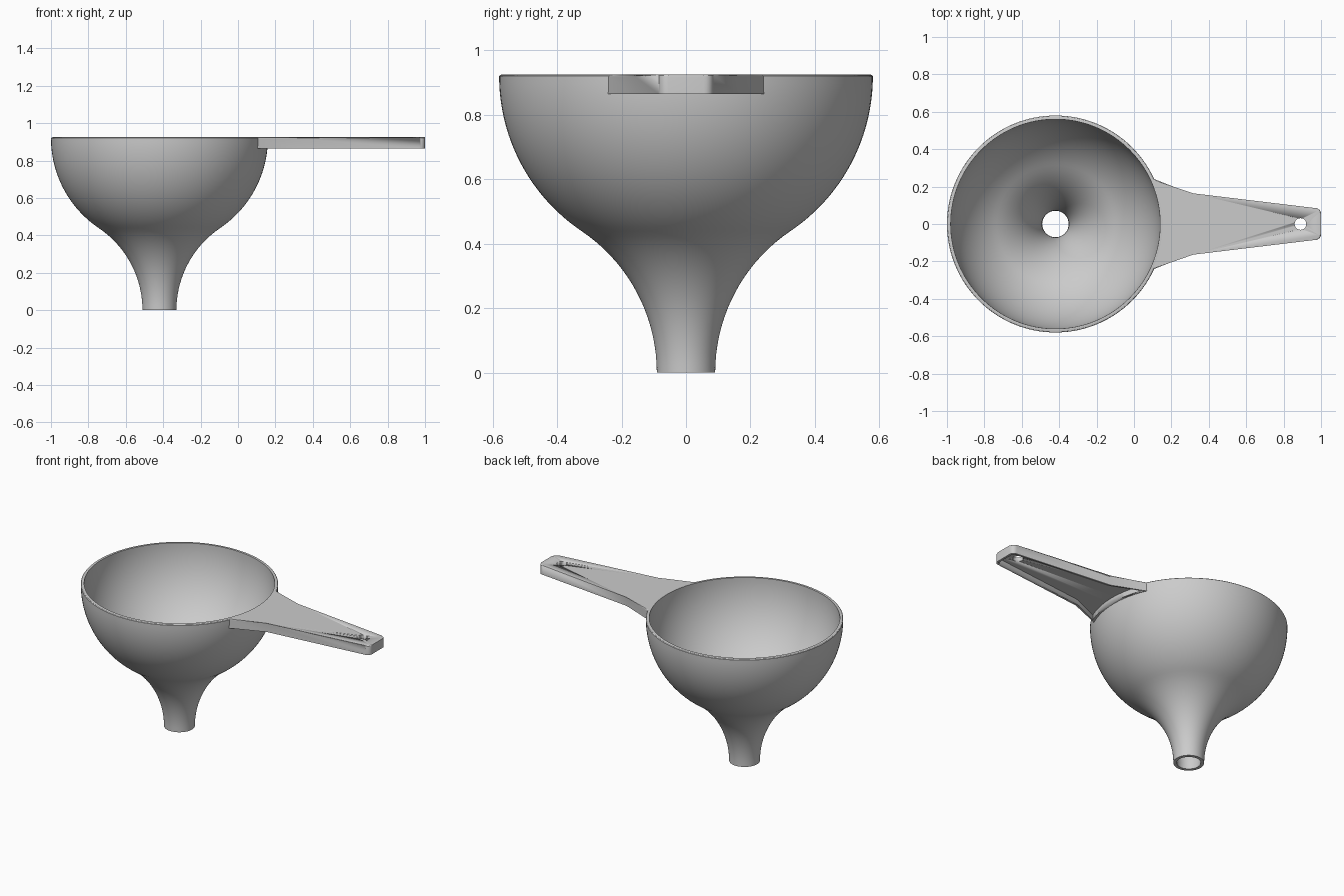
import bpy, bmesh
from math import sin, cos, asin, atan2, radians, pi, hypot
from mathutils import Vector

if "Cube" in bpy.data.objects:
    bpy.data.objects.remove(bpy.data.objects["Cube"])

CX, TOP, BOT = -0.42, 0.925, 0.865   # funnel axis, rim height, handle underside
CZ, NECK = 0.92, 0.62                # sphere centre height, neck arc centre radius


def finish(bm, name):
    bmesh.ops.recalc_face_normals(bm, faces=bm.faces)
    me = bpy.data.meshes.new(name)
    bm.to_mesh(me)
    bm.free()
    ob = bpy.data.objects.new(name, me)
    bpy.context.collection.objects.link(ob)
    bpy.ops.object.select_all(action='DESELECT')
    ob.select_set(True)
    bpy.context.view_layer.objects.active = ob
    bpy.ops.object.shade_smooth_by_angle(angle=radians(30))
    return ob


def wall(ball_r):
    """Spherical bowl flowing tangentially into a concave neck, top to bottom."""
    neck_r = hypot(NECK, CZ) - ball_r
    join = atan2(CZ, NECK)
    pts = []
    for i in range(25):
        a = join * i / 24
        pts.append((ball_r * cos(a), CZ - ball_r * sin(a)))
    for i in range(1, 19):
        a = join * (1 - i / 18)
        pts.append((NECK - neck_r * cos(a), neck_r * sin(a)))
    return pts


# Funnel: closed wall profile spun round its axis, with a softened rim
outer, inner = wall(0.58), wall(0.56)
rim = [(0.56, TOP), (0.572, TOP), (0.577, TOP - 0.0015)]
profile = inner[::-1] + rim + outer
bm = bmesh.new()
vs = [bm.verts.new((CX + r, 0, z)) for r, z in profile]
es = [bm.edges.new((vs[i], vs[(i + 1) % len(vs)])) for i in range(len(vs))]
bmesh.ops.spin(bm, geom=vs + es, cent=(CX, 0, 0), axis=(0, 0, 1),
               angle=2 * pi, steps=128, use_merge=True)
bmesh.ops.remove_doubles(bm, verts=bm.verts, dist=1e-5)
finish(bm, "funnel_bowl")


def outline(inset, root_r):
    """Handle outline: curved root, shoulder, taper, rounded tip."""
    y0 = 0.245 - 1.5 * inset
    a0 = asin(y0 / root_r)
    arc = [(CX + root_r * cos(a0 * t / 10), root_r * sin(a0 * t / 10)) for t in range(-10, 11)]
    rr = 0.03 - inset
    tip = [(0.97 + rr * sin(t * pi / 12), 0.055 + rr * cos(t * pi / 12)) for t in range(7)]
    half = [(0.315, 0.157 - inset)] + tip
    return arc + half + [(x, -y) for x, y in reversed(half)], len(arc)


def prism(pts, z0, z1):
    bm = bmesh.new()
    low = [bm.verts.new((x, y, z0)) for x, y in pts]
    high = [bm.verts.new((x, y, z1)) for x, y in pts]
    bm.faces.new(low)
    bm.faces.new(high)
    n = len(pts)
    for i in range(n):
        bm.faces.new((low[i], low[(i + 1) % n], high[(i + 1) % n], high[i]))
    return bm, high


# Handle: plate with softened top edge
pts, arc_n = outline(0, 0.571)
bm, high = prism(pts, BOT, TOP)
edges = [bm.edges.get((high[i], high[(i + 1) % len(high)]))
         for i in range(arc_n - 1, len(high))]
bmesh.ops.bevel(bm, geom=edges, offset=0.007, segments=3, profile=0.5, affect='EDGES')
handle = finish(bm, "handle")

# Cutters: hollow underside and hanging hole
pts, _ = outline(0.014, 0.592)
bm, _ = prism(pts, BOT - 0.05, BOT + 0.034)
hollow = finish(bm, "handle_hollow_cutter")
circle = [(0.89 + 0.031 * cos(2 * pi * i / 32), 0.031 * sin(2 * pi * i / 32)) for i in range(32)]
bm, _ = prism(circle, BOT - 0.1, TOP + 0.1)
hole = finish(bm, "hanging_hole_cutter")
for cutter in (hollow, hole):
    mod = handle.modifiers.new(cutter.name, 'BOOLEAN')
    mod.operation = 'DIFFERENCE'
    mod.solver = 'EXACT'
    mod.object = cutter
    cutter.hide_render = True
    cutter.hide_set(True)
